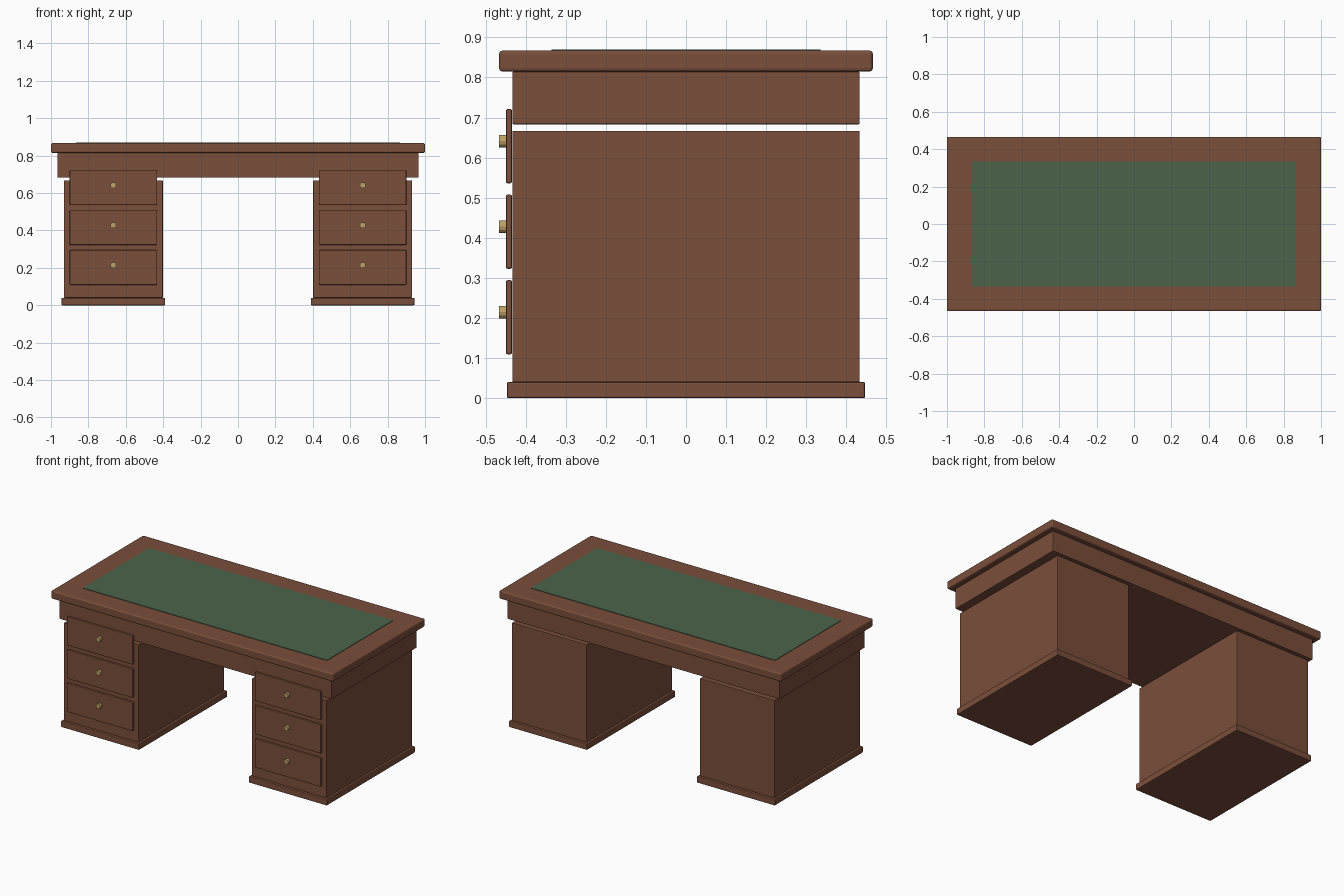
import bpy, math

if "Cube" in bpy.data.objects:
    bpy.data.objects.remove(bpy.data.objects["Cube"])


def material(name, rgb):
    m = bpy.data.materials.new(name)
    m.diffuse_color = (*rgb, 1)
    m.use_nodes = True
    m.node_tree.nodes["Principled BSDF"].inputs["Base Color"].default_value = m.diffuse_color
    return m


WOOD = material("brown wood", (0.195, 0.077, 0.043))
LEATHER = material("green leather", (0.069, 0.127, 0.069))
BRASS = material("brass", (0.52, 0.36, 0.14))


def box(name, x, y, z, mat, bevel=0.0, segments=2):
    """Box from (min, max) ranges, with optional rounded edges."""
    bpy.ops.mesh.primitive_cube_add(
        size=1, location=[(r[0] + r[1]) / 2 for r in (x, y, z)])
    ob = bpy.context.object
    ob.name = name
    ob.scale = [r[1] - r[0] for r in (x, y, z)]
    bpy.ops.object.transform_apply(location=False, rotation=False, scale=True)
    ob.data.materials.append(mat)
    if bevel:
        mod = ob.modifiers.new("rounded_edges", 'BEVEL')
        mod.width = bevel
        mod.segments = segments
    return ob


# Desk top, leather inlay and apron
box("desk_top", (-1, 1), (-0.466, 0.466), (0.815, 0.867), WOOD, 0.008, 3)
box("leather_inlay", (-0.866, 0.866), (-0.335, 0.335), (0.862, 0.870), LEATHER)
box("apron", (-0.965, 0.965), (-0.433, 0.433), (0.683, 0.815), WOOD, 0.003)

# Two pedestals, each with a plinth and three drawers
for side, s in (("left", -1), ("right", 1)):
    def span(a, b):
        return tuple(sorted((s * a, s * b)))

    box(f"{side}_pedestal", span(0.402, 0.931), (-0.433, 0.433),
        (0.04, 0.667), WOOD, 0.003)
    box(f"{side}_plinth", span(0.389, 0.943), (-0.447, 0.447),
        (0, 0.04), WOOD, 0.004)
    for i in range(3):
        zc = 0.202 + i * 0.2133
        box(f"{side}_drawer_{i + 1}", span(0.433, 0.9), (-0.449, -0.434),
            (zc - 0.0925, zc + 0.0925), WOOD, 0.004)
        # Brass knob
        bpy.ops.mesh.primitive_cylinder_add(
            vertices=12, radius=0.016, depth=0.02,
            location=(s * 0.6665, -0.456, zc + 0.0125),
            rotation=(math.pi / 2, 0, 0))
        knob = bpy.context.object
        knob.name = f"{side}_knob_{i + 1}"
        knob.data.materials.append(BRASS)
